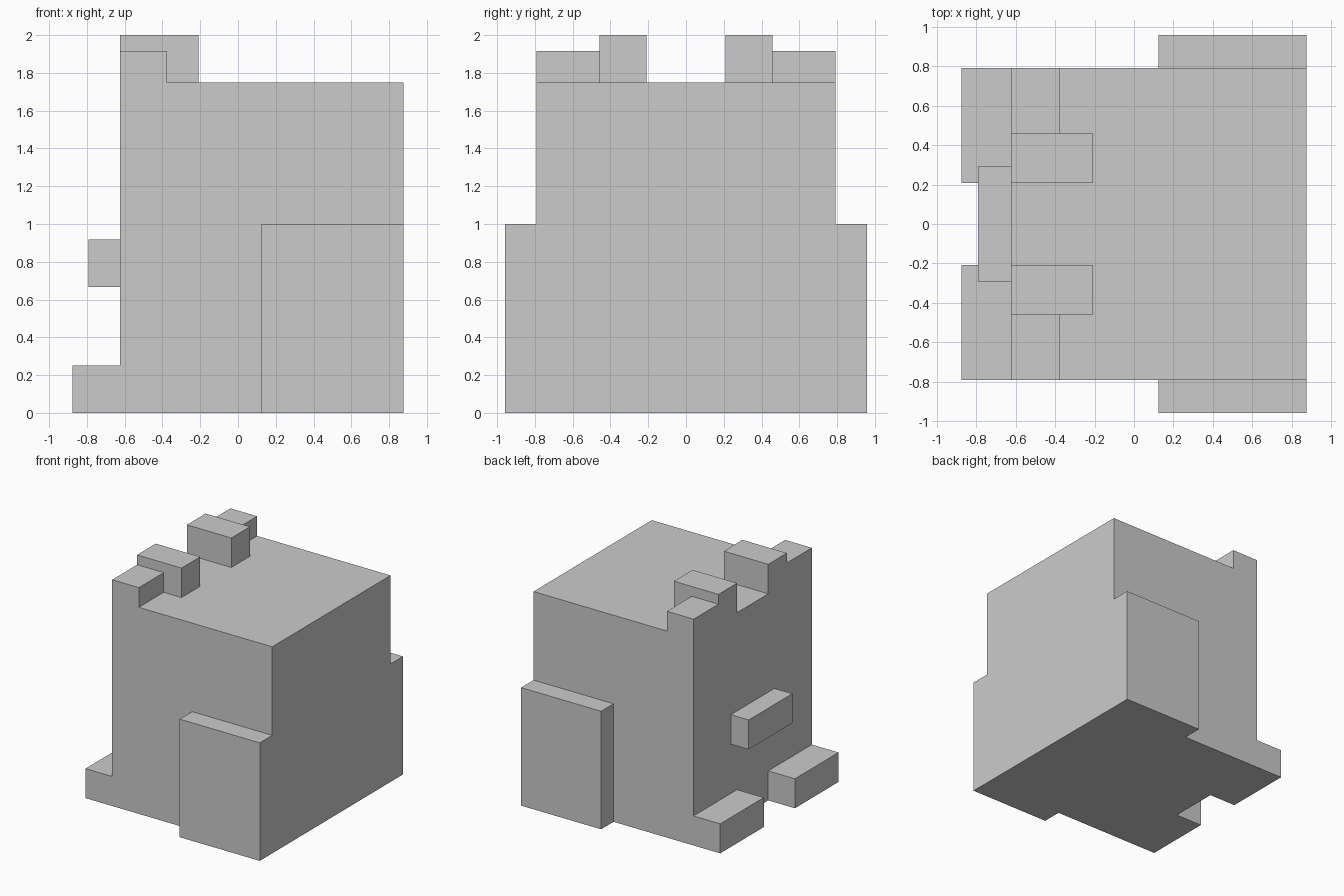
import bpy, bmesh
from mathutils import Vector

if "Cube" in bpy.data.objects:
    bpy.data.objects.remove(bpy.data.objects["Cube"])

U = 1 / 24  # the model sits on a 1/24 unit grid


def box(name, lo, hi, mirror=False):
    """Box between two grid corners, optionally mirrored across y = 0."""
    lo, hi = Vector(lo) * U, Vector(hi) * U
    bm = bmesh.new()
    bmesh.ops.create_cube(bm, size=1)
    bmesh.ops.scale(bm, vec=hi - lo, verts=bm.verts)
    bmesh.ops.translate(bm, vec=(lo + hi) / 2, verts=bm.verts)
    mesh = bpy.data.meshes.new(name)
    bm.to_mesh(mesh)
    bm.free()
    obj = bpy.data.objects.new(name, mesh)
    bpy.context.collection.objects.link(obj)
    if mirror:
        mod = obj.modifiers.new("mirror", 'MIRROR')
        mod.use_axis = (False, True, False)
        mod.use_clip = False
    return obj


# Main block and snout
box("body", (-15, -19, 0), (21, 19, 42))
box("snout", (-19, -7, 16), (-15, 7, 22))

# Paired parts
box("front_feet", (-21, 5, 0), (-15, 19, 6), mirror=True)
box("hind_legs", (3, 19, 0), (21, 23, 24), mirror=True)
box("inner_ears", (-15, 5, 42), (-5, 11, 48), mirror=True)
box("outer_ears", (-15, 11, 42), (-9, 19, 46), mirror=True)
